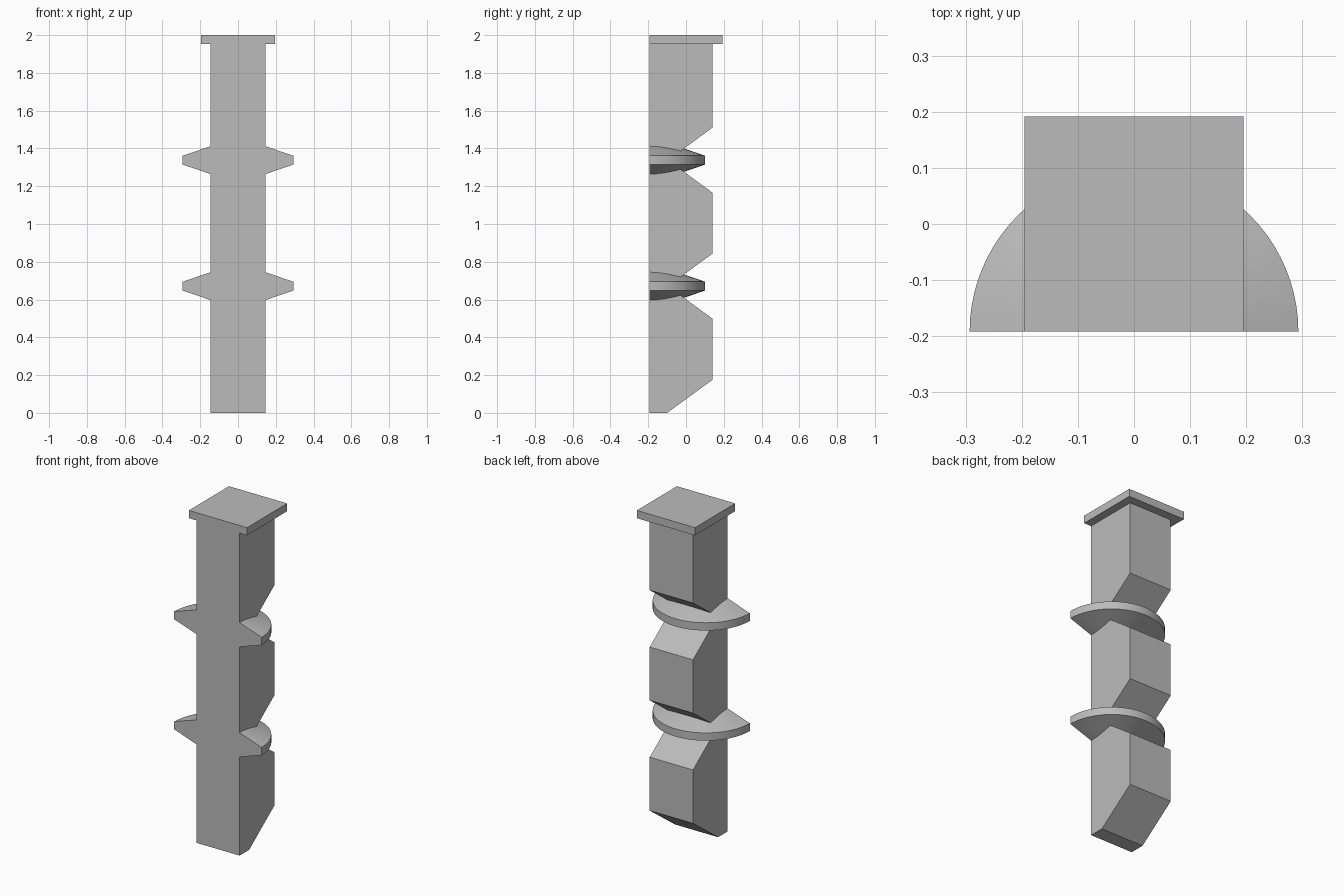
import bpy, bmesh, math
from mathutils import Vector

if "Cube" in bpy.data.objects:
    bpy.data.objects.remove(bpy.data.objects["Cube"], do_unlink=True)

FRONT, BACK, HALF_W = -0.192, 0.14, 0.145
NOTCH_Y, NOTCH_H = -0.095, 0.172
RINGS = (0.671, 1.338)
CAP_Z = 1.953

grey = bpy.data.materials.new("plain grey")
grey.use_nodes = True
grey.diffuse_color = (0.5, 0.5, 0.5, 1)
grey.node_tree.nodes["Principled BSDF"].inputs["Base Color"].default_value = (0.5, 0.5, 0.5, 1)


def finish(name, bm):
    bmesh.ops.recalc_face_normals(bm, faces=bm.faces)
    mesh = bpy.data.meshes.new(name)
    bm.to_mesh(mesh)
    bm.free()
    mesh.materials.append(grey)
    obj = bpy.data.objects.new(name, mesh)
    bpy.context.collection.objects.link(obj)
    return obj


def prism(name, profile, half_width):
    """Side profile in (y, z), extruded across x."""
    bm = bmesh.new()
    face = bm.faces.new([bm.verts.new((-half_width, y, z)) for y, z in profile])
    ext = bmesh.ops.extrude_face_region(bm, geom=[face])
    moved = [v for v in ext["geom"] if isinstance(v, bmesh.types.BMVert)]
    bmesh.ops.translate(bm, verts=moved, vec=(2 * half_width, 0, 0))
    return finish(name, bm)


def half_ring(name, z, radius=0.293, rim=0.0235, hub=0.123, steps=40):
    """Half of a flat double cone with a straight rim, cut at the front plane."""
    bm = bmesh.new()
    rows = []
    top = bm.verts.new((0, FRONT, z + hub))
    bottom = bm.verts.new((0, FRONT, z - hub))
    for i in range(steps + 1):
        a = math.pi * i / steps
        x, y = radius * math.cos(a), FRONT + radius * math.sin(a)
        rows.append([bm.verts.new((x, y, z + s * rim)) for s in (1, -1)])
    for (a, b), (c, d) in zip(rows, rows[1:]):
        bm.faces.new((a, c, top))
        bm.faces.new((b, bottom, d))
        bm.faces.new((a, b, d, c))
    (a, b), (c, d) = rows[0], rows[-1]
    bm.faces.new((a, top, c, d, bottom, b))
    return finish(name, bm)


# Notched shaft
profile = [(FRONT, 0), (-0.1, 0), (BACK, 0.175)]
for z in RINGS:
    profile += [(BACK, z - NOTCH_H), (NOTCH_Y, z), (BACK, z + NOTCH_H)]
profile += [(BACK, CAP_Z), (FRONT, CAP_Z)]
shaft = prism("shaft", profile, HALF_W)

# Half rings seated in the notches, joined cleanly to the shaft
for i, z in enumerate(RINGS):
    ring = half_ring("half_ring_%d" % (i + 1), z)
    ring.hide_render = True
    mod = shaft.modifiers.new("join ring", "BOOLEAN")
    mod.operation, mod.solver, mod.object = "UNION", "EXACT", ring
    bpy.ops.object.select_all(action="DESELECT")
    bpy.context.view_layer.objects.active = shaft
    shaft.select_set(True)
    bpy.ops.object.modifier_apply(modifier=mod.name)
    bpy.data.objects.remove(ring, do_unlink=True)
bpy.ops.object.shade_smooth_by_angle(angle=math.radians(25))

# Square cap plate
prism("cap_plate", [(FRONT, CAP_Z), (-FRONT, CAP_Z), (-FRONT, 2), (FRONT, 2)], 0.195)
